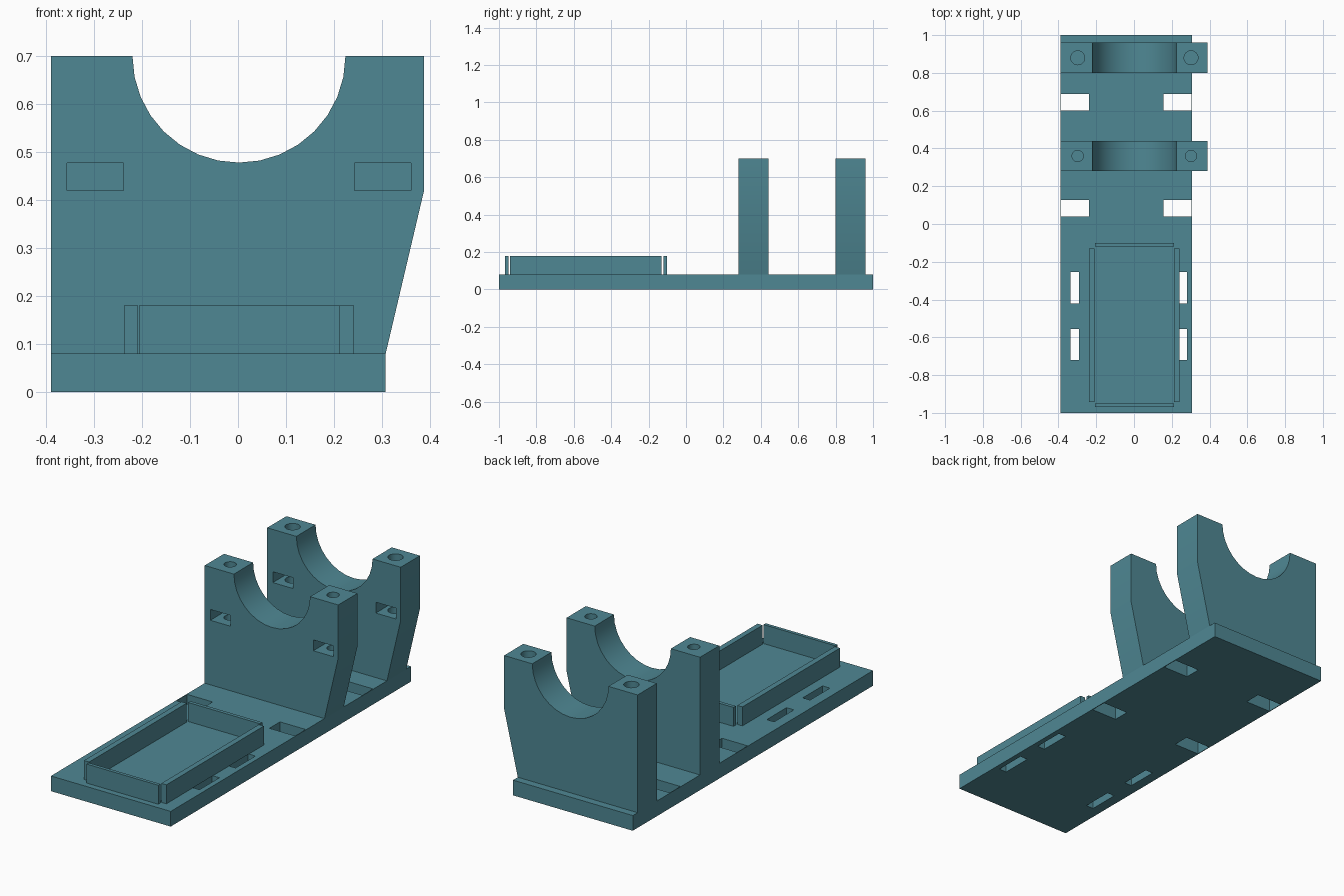
import bpy, bmesh, math

if "Cube" in bpy.data.objects:
    bpy.data.objects.remove(bpy.data.objects["Cube"])

teal = bpy.data.materials.new("teal")
teal.diffuse_color = (0.078, 0.245, 0.295, 1)
teal.use_nodes = True
teal.node_tree.nodes["Principled BSDF"].inputs["Base Color"].default_value = teal.diffuse_color


def finish(name, bm):
    bmesh.ops.recalc_face_normals(bm, faces=bm.faces[:])
    me = bpy.data.meshes.new(name)
    bm.to_mesh(me)
    bm.free()
    me.materials.append(teal)
    ob = bpy.data.objects.new(name, me)
    bpy.context.collection.objects.link(ob)
    return ob


def prism(name, pts, vec):
    """Extrude a closed outline along a vector."""
    bm = bmesh.new()
    face = bm.faces.new([bm.verts.new(p) for p in pts])
    res = bmesh.ops.extrude_face_region(bm, geom=[face], use_keep_orig=True)
    verts = [g for g in res["geom"] if isinstance(g, bmesh.types.BMVert)]
    bmesh.ops.translate(bm, verts=verts, vec=vec)
    return finish(name, bm)


def box(name, x0, x1, y0, y1, z0, z1):
    pts = [(x0, y0, z0), (x1, y0, z0), (x1, y1, z0), (x0, y1, z0)]
    return prism(name, pts, (0, 0, z1 - z0))


def cylinder(name, x, y, r, z0, z1, n=24):
    pts = [(x + r * math.cos(2 * math.pi * i / n),
            y + r * math.sin(2 * math.pi * i / n), z0) for i in range(n)]
    return prism(name, pts, (0, 0, z1 - z0))


def cut(ob, cutter):
    """Subtract the cutter, then remove it."""
    cutter.hide_render = True
    mod = ob.modifiers.new("cut", "BOOLEAN")
    mod.operation = "DIFFERENCE"
    mod.solver = "EXACT"
    mod.object = cutter
    bpy.context.view_layer.objects.active = ob
    bpy.ops.object.modifier_apply(modifier=mod.name)
    bpy.data.objects.remove(cutter, do_unlink=True)


# Base plate with strap openings and narrow slots
base = box("base_plate", -0.39, 0.308, -1, 1, 0, 0.08)
for y0 in (0.04, 0.6):
    for x0, x1 in ((-0.386, -0.238), (0.155, 0.304)):
        cut(base, box("cutter", x0, x1, y0, y0 + 0.088, -0.1, 0.2))
for y0 in (-0.72, -0.42):
    y0 = y0 if y0 < -0.5 else -0.42
    for x0, x1 in ((-0.335, -0.292), (0.236, 0.28)):
        cut(base, box("cutter", x0, x1, y0, y0 + 0.165, -0.1, 0.2))

# Cradle supports: half-round seat, bolt holes and blind nut pockets
R, CX, TOP = 0.222, 0.002, 0.70
for name, y0, r in (("front_cradle", 0.28, 0.03), ("rear_cradle", 0.80, 0.037)):
    outline = [(-0.39, 0.08), (0.308, 0.08), (0.388, 0.42), (0.388, TOP)]
    outline += [(CX + R * math.cos(math.pi * i / 16), TOP - R * math.sin(math.pi * i / 16))
                for i in range(17)]
    outline.append((-0.39, TOP))
    cradle = prism(name, [(x, y0, z) for x, z in outline], (0, 0.16, 0))
    for x in (-0.298, 0.302):
        cut(cradle, cylinder("cutter", x, y0 + 0.08, r, 0.38, 0.8))
        cut(cradle, box("cutter", x - 0.059, x + 0.059, y0 - 0.1, y0 + 0.13, 0.42, 0.477))
    bpy.ops.object.select_all(action="DESELECT")
    cradle.select_set(True)
    bpy.context.view_layer.objects.active = cradle
    bpy.ops.object.shade_smooth_by_angle(angle=math.radians(30))

# Tray walls with small gaps at the corners
for name, x0, x1 in (("tray_left_wall", -0.238, -0.208), ("tray_right_wall", 0.213, 0.242)):
    box(name, x0, x1, -0.942, -0.13, 0.08, 0.18)
for name, y0, y1 in (("tray_front_wall", -0.968, -0.95), ("tray_rear_wall", -0.12, -0.101)):
    box(name, -0.206, 0.213, y0, y1, 0.08, 0.18)
